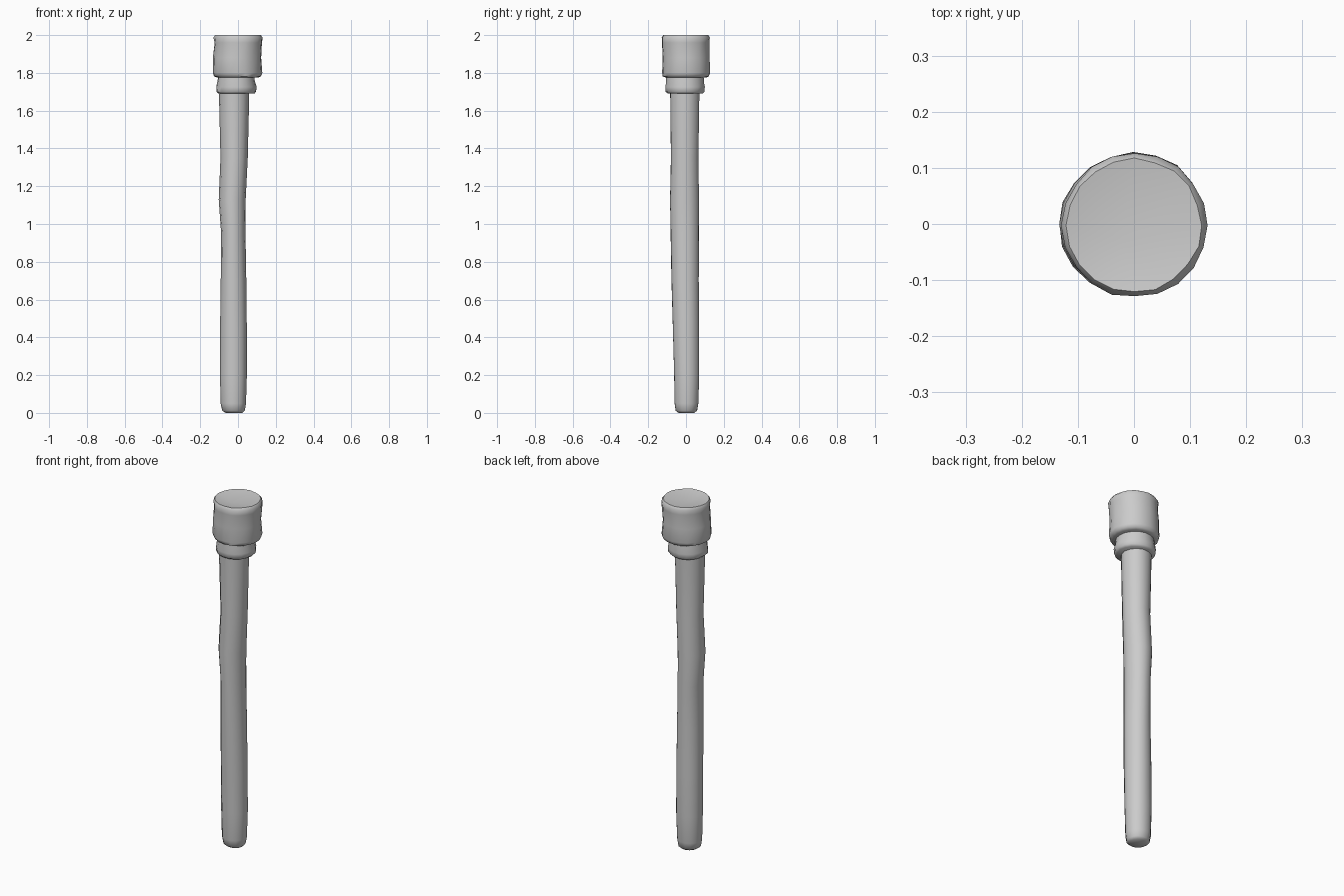
import bpy, bmesh, math, random

random.seed(4)


def loft(name, rings, sides, grain=0.0, jitter=0.0, dent=None, sharp=50):
    """Skin rings of (z, x_min, x_max, y_min, y_max) with a hand-carved wobble."""
    bm = bmesh.new()
    flutes = [random.uniform(-grain, grain) for _ in range(sides)]
    loops = []
    for z, x0, x1, y0, y1 in rings:
        loop = []
        for i in range(sides):
            a = 2 * math.pi * i / sides
            k = 1 + flutes[i] + random.uniform(-jitter, jitter)
            loop.append(bm.verts.new(((x0 + x1) / 2 + (x1 - x0) / 2 * k * math.cos(a),
                                      (y0 + y1) / 2 + (y1 - y0) / 2 * k * math.sin(a), z)))
        loops.append(loop)
    for a, b in zip(loops, loops[1:]):
        for i in range(sides):
            j = (i + 1) % sides
            bm.faces.new((a[i], a[j], b[j], b[i]))
    bm.faces.new(loops[0][::-1])
    top = loops[-1]
    if dent:
        c = bm.verts.new(dent)
        for i in range(sides):
            bm.faces.new((top[i], top[(i + 1) % sides], c))
    else:
        bm.faces.new(top)
    bmesh.ops.recalc_face_normals(bm, faces=bm.faces)
    mesh = bpy.data.meshes.new(name)
    bm.to_mesh(mesh)
    bm.free()
    ob = bpy.data.objects.new(name, mesh)
    bpy.context.collection.objects.link(ob)
    bpy.context.view_layer.objects.active = ob
    ob.select_set(True)
    bpy.ops.object.shade_smooth_by_angle(angle=math.radians(sharp))
    ob.select_set(False)
    return ob


# Slightly crooked wooden handle with a rounded foot
handle = loft("handle", [
    (0.00, -0.065, 0.025, -0.040, 0.045),
    (0.012, -0.083, 0.037, -0.056, 0.061),
    (0.05, -0.091, 0.043, -0.062, 0.068),
    (0.20, -0.094, 0.048, -0.065, 0.073),
    (0.45, -0.093, 0.048, -0.072, 0.073),
    (0.70, -0.091, 0.045, -0.079, 0.070),
    (0.95, -0.089, 0.040, -0.083, 0.071),
    (1.13, -0.101, 0.042, -0.087, 0.072),
    (1.35, -0.091, 0.052, -0.081, 0.069),
    (1.65, -0.098, 0.059, -0.085, 0.073),
    (1.74, -0.098, 0.061, -0.087, 0.075),
], 14, grain=0.025, jitter=0.012)

# Narrow collar below the head
collar = loft("collar", [
    (1.69, -0.105, 0.085, -0.097, 0.088),
    (1.70, -0.116, 0.096, -0.108, 0.098),
    (1.725, -0.115, 0.097, -0.110, 0.100),
    (1.76, -0.108, 0.088, -0.106, 0.096),
    (1.80, -0.105, 0.088, -0.106, 0.094),
], 18, grain=0.01, jitter=0.015)

# Wide head with a dented top
head = loft("head", [
    (1.775, -0.110, 0.105, -0.110, 0.108),
    (1.782, -0.127, 0.122, -0.122, 0.122),
    (1.80, -0.133, 0.130, -0.128, 0.127),
    (1.88, -0.131, 0.123, -0.124, 0.123),
    (1.96, -0.124, 0.128, -0.129, 0.123),
    (1.987, -0.128, 0.131, -0.130, 0.125),
    (2.00, -0.119, 0.120, -0.121, 0.116),
], 20, grain=0.008, jitter=0.015, dent=(-0.02, -0.03, 1.982))
